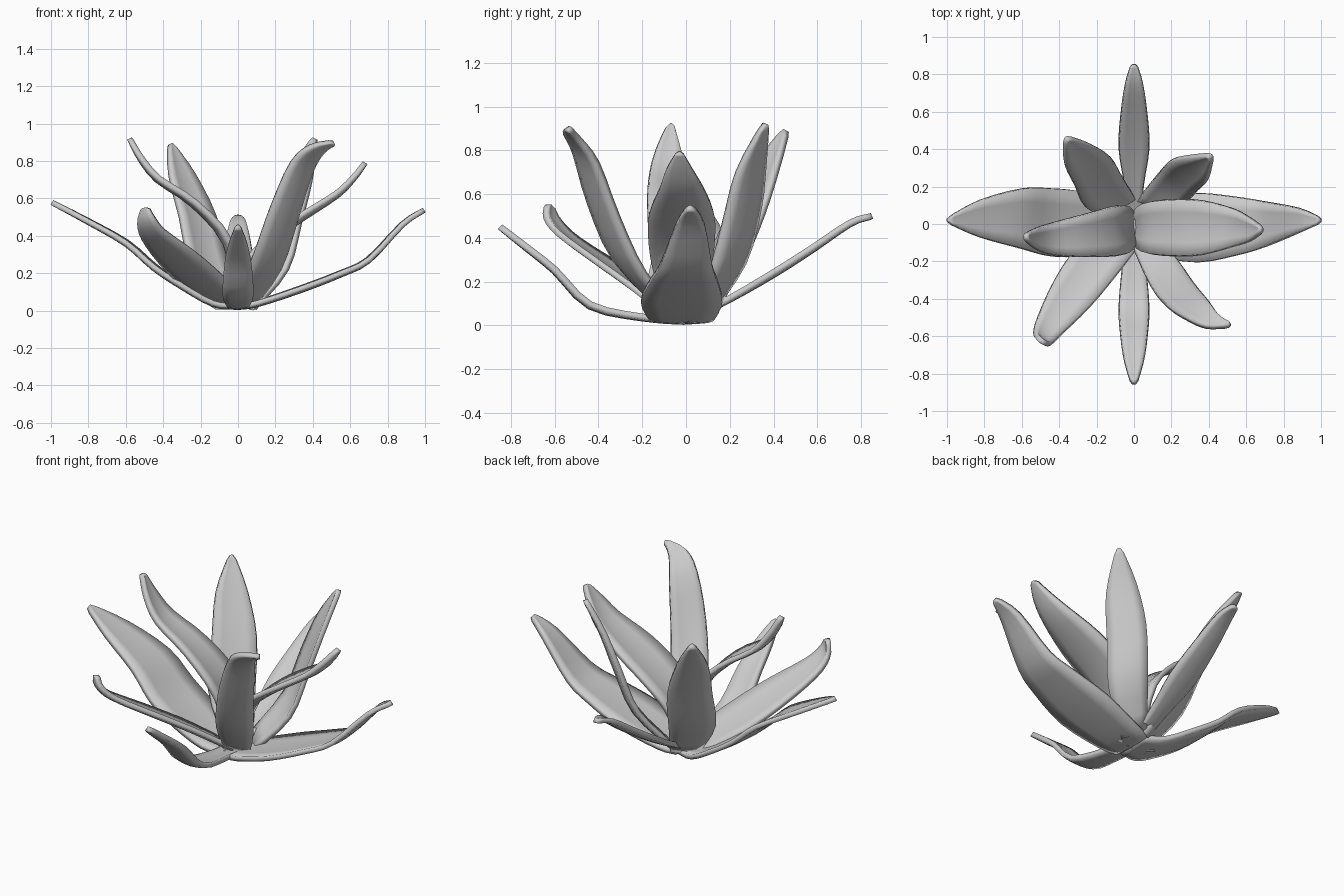
import bpy
from mathutils import Vector

if "Cube" in bpy.data.objects:
    bpy.data.objects.remove(bpy.data.objects["Cube"])


def catmull(p, i, t):
    # smooth interpolation of station i..i+1
    b, c = p[i], p[i + 1]
    a = p[i - 1] if i > 0 else b * 2 - c
    d = p[i + 2] if i + 2 < len(p) else c * 2 - b
    return 0.5 * (2 * b + (c - a) * t + (2 * a - 5 * b + 4 * c - d) * t * t
                  + (3 * b - a - 3 * c + d) * t ** 3)


def leaf(name, stations, cup=0.14, twist=0.0, thick=0.028, steps=3):
    # stations: (x, y, z, half width) from root to tip
    st = [Vector(s) for s in stations]
    rows = []
    for i in range(len(st) - 1):
        rows += [catmull(st, i, k / steps) for k in range(steps)]
    rows += [st[-2].lerp(st[-1], 0.86), st[-1]]
    rows[-2].w = max(0.02, min(rows[-2].w, rows[-3].w * 0.85))
    rows[-1].w = 0.006
    pts = [r.to_3d() for r in rows]
    heading = pts[-1] - pts[0]
    flat = Vector((-heading.y, heading.x, 0)).normalized()
    side = (flat + Vector((0, 0, twist))).normalized()
    verts, faces = [], []
    cols = (-1, -0.55, 0, 0.55, 1)
    for i, p in enumerate(pts):
        tan = pts[min(i + 1, len(pts) - 1)] - pts[max(i - 1, 0)]
        up = tan.cross(side).normalized()
        w = rows[i].w
        for c in cols:
            verts.append(p + side * c * w + up * cup * w * (c * c - 0.4))
    n = len(cols)
    for i in range(len(pts) - 1):
        for j in range(n - 1):
            a = i * n + j
            faces.append((a, a + 1, a + 1 + n, a + n))
    me = bpy.data.meshes.new(name)
    me.from_pydata(verts, [], faces)
    ob = bpy.data.objects.new(name, me)
    bpy.context.collection.objects.link(ob)
    m = ob.modifiers.new("thickness", 'SOLIDIFY')
    m.thickness, m.offset = thick, 0
    bpy.ops.object.select_all(action='DESELECT')
    ob.select_set(True)
    bpy.context.view_layer.objects.active = ob
    bpy.ops.object.shade_smooth_by_angle(angle=0.8)


# low spreading leaves
leaf("low_leaf_right", [(0, -.02, .02, .12), (.1, -.02, .035, .15), (.33, -.02, .11, .185),
     (.55, -.01, .195, .155), (.7, .0, .27, .12), (.88, .02, .46, .065), (.995, .02, .538, .015)], 0.06)
leaf("low_leaf_left", [(0, -.02, .02, .1), (-.13, -.01, .035, .14), (-.3, 0, .13, .175),
     (-.45, .01, .23, .18), (-.6, .03, .36, .16), (-.82, .03, .485, .1), (-.995, .02, .578, .015)], 0.06)
leaf("low_leaf_back", [(0, .02, .03, .04), (0, .2, .12, .05), (0, .4, .235, .08),
     (0, .58, .35, .07), (0, .75, .465, .045), (0, .85, .5, .015)])
leaf("low_leaf_front", [(0, -.02, .02, .05), (0, -.2, .035, .06), (0, -.44, .09, .08),
     (0, -.6, .25, .07), (0, -.73, .355, .05), (0, -.85, .45, .015)])

# diagonal leaves
leaf("leaf_back_left", [(-.04, .06, .03, .08), (-.16, .17, .25, .125), (-.22, .28, .5, .12),
     (-.3, .37, .72, .085), (-.36, .455, .89, .015)])
leaf("leaf_back_right", [(.05, .06, .03, .07), (.2, .19, .25, .11), (.27, .26, .5, .11),
     (.34, .3, .72, .085), (.41, .36, .92, .015)], twist=0.3)
leaf("leaf_front_right", [(.03, -.05, .03, .07), (.16, -.26, .26, .105), (.25, -.38, .52, .1),
     (.34, -.46, .76, .08), (.42, -.52, .86, .05), (.51, -.54, .9, .012)], twist=-0.35)
leaf("leaf_front_left", [(-.04, -.04, .03, .1), (-.2, -.2, .16, .13), (-.33, -.37, .28, .12),
     (-.45, -.54, .4, .08), (-.49, -.61, .48, .055), (-.495, -.625, .55, .02)], twist=0.2)

# upper inner leaves
leaf("inner_leaf_right", [(.0, -.02, .05, .07), (.06, -.02, .26, .13), (.2, -.02, .4, .15),
     (.36, -.02, .51, .145), (.53, -.02, .62, .1), (.62, -.03, .71, .06), (.68, -.03, .79, .015)])
leaf("inner_leaf_left", [(0, -.01, .05, .07), (-.06, -.03, .36, .13), (-.24, -.06, .57, .115),
     (-.43, -.08, .7, .085), (-.52, -.08, .81, .055), (-.58, -.07, .92, .015)])

# small core joining the leaf roots
bpy.ops.mesh.primitive_cone_add(vertices=10, radius1=.09, radius2=.05, depth=.12, location=(-.02, -.02, .07))
bpy.context.object.name = "core"
bpy.ops.object.shade_smooth_by_angle(angle=0.8)
